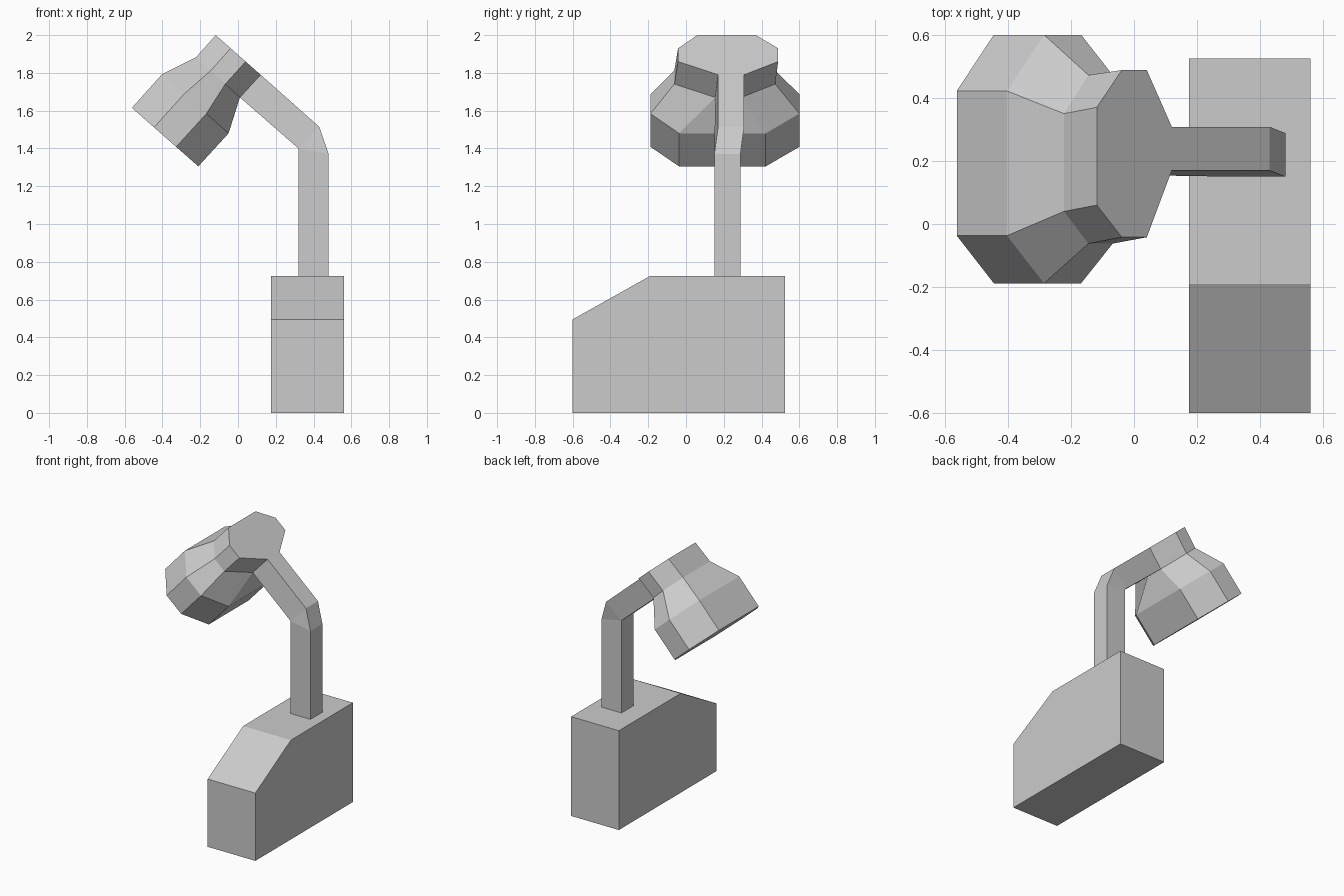
import bpy

if "Cube" in bpy.data.objects:
    bpy.data.objects.remove(bpy.data.objects["Cube"])


def make(name, verts, faces):
    me = bpy.data.meshes.new(name)
    me.from_pydata(verts, [], faces)
    me.validate()
    ob = bpy.data.objects.new(name, me)
    bpy.context.collection.objects.link(ob)
    # consistent outward normals
    import bmesh
    bm = bmesh.new()
    bm.from_mesh(me)
    bmesh.ops.recalc_face_normals(bm, faces=bm.faces)
    bm.to_mesh(me)
    bm.free()
    return ob


# base: side profile (y, z) extruded along x
prof = [(-0.6, 0), (0.525, 0), (0.525, 0.725), (-0.19, 0.725), (-0.6, 0.495)]
n = len(prof)
make("base",
     [(x, y, z) for x in (0.175, 0.56) for y, z in prof],
     [tuple(range(n)), tuple(range(n, 2 * n))]
     + [(i, (i + 1) % n, (i + 1) % n + n, i + n) for i in range(n)])

# bent arm: front profile (x, z, near y) with constant thickness
arm = [(0.32, 0.725, 0.15), (0.48, 0.725, 0.15), (0.48, 1.37, 0.15),
       (0.43, 1.515, 0.17), (0.12, 1.79, 0.17), (0.01, 1.67, 0.155), (0.32, 1.40, 0.15)]
n = len(arm)
sides = [(0, 1, 2, 6), (2, 3, 6), (3, 4, 5, 6)]
make("arm",
     [(x, y + d, z) for d in (0, 0.138) for x, z, y in arm],
     sides + [tuple(i + n for i in s) for s in sides]
     + [(i, (i + 1) % n, (i + 1) % n + n, i + n) for i in range(n)])

# lamp head: tilted octagonal rings (start xz, end xz, y ranges of the four rows)
wide = [(-0.037, 0.422), (-0.188, 0.6), (-0.188, 0.6), (-0.037, 0.422)]
rings = [
    ((-0.562, 1.615), (-0.21, 1.305), wide),
    ((-0.403, 1.792), (-0.05, 1.48), wide),
    ((-0.222, 1.883), (0.01, 1.67),
     [(0.04, 0.35), (-0.062, 0.472), (-0.062, 0.472), (0.155, 0.293)]),
    ((-0.118, 2.0), (0.12, 1.79),
     [(0.06, 0.37), (-0.042, 0.488), (-0.042, 0.488), (0.17, 0.308)]),
]
verts, faces = [], []
for a, b, rows in rings:
    pts = [(a[0] + (b[0] - a[0]) * i / 3, a[1] + (b[1] - a[1]) * i / 3) for i in range(4)]
    verts += [(p[0], r[0], p[1]) for p, r in zip(pts, rows)]
    verts += [(p[0], r[1], p[1]) for p, r in reversed(list(zip(pts, rows)))]
for k in range(3):
    for i in range(8):
        if k == 2 and i == 3:
            continue  # the arm joins here
        j = (i + 1) % 8
        faces.append((k * 8 + i, k * 8 + j, k * 8 + 8 + j, k * 8 + 8 + i))
faces += [tuple(range(8)), tuple(range(24, 32))]
make("lamp_head", verts, faces)
